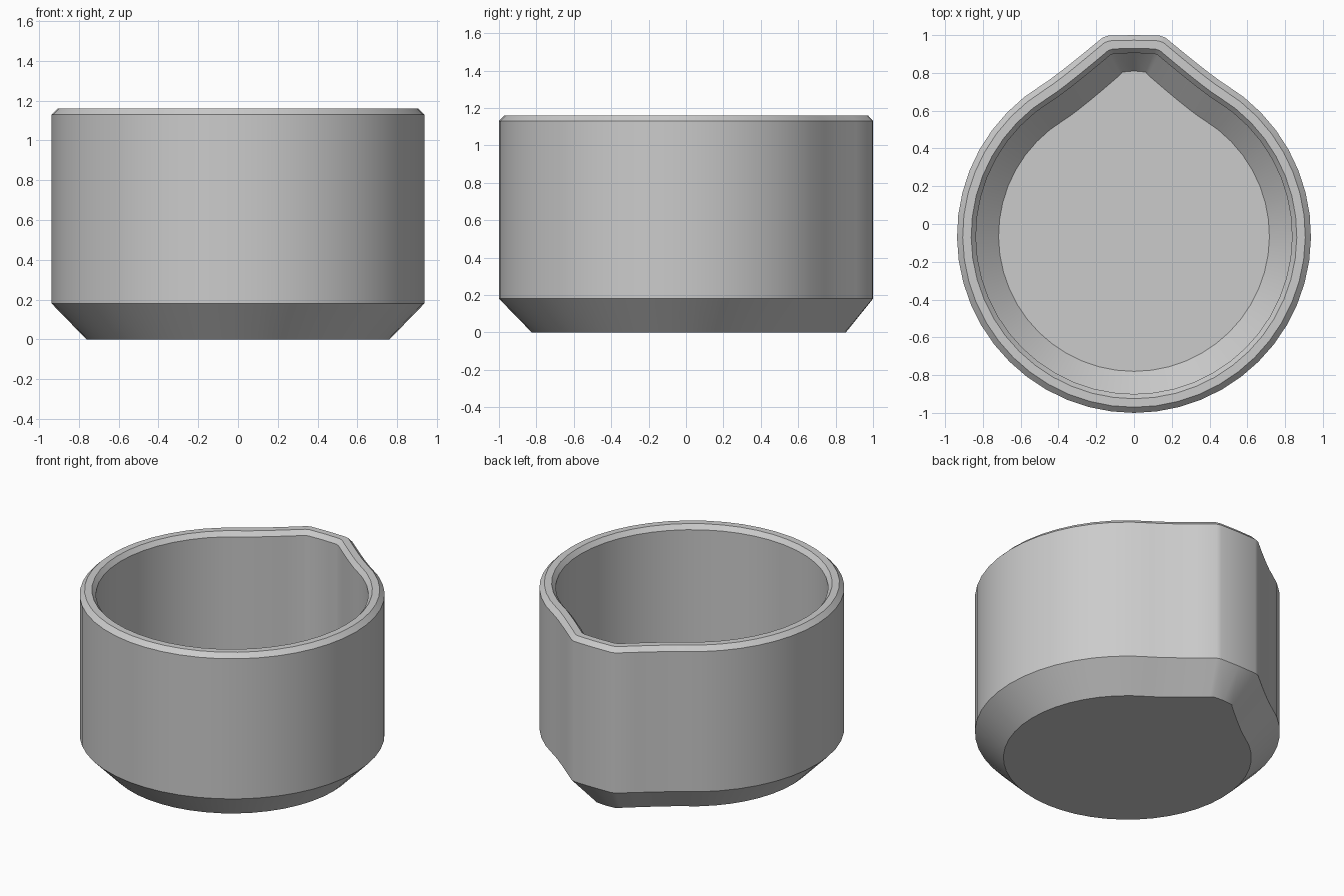
import bpy
import bmesh
import math
from mathutils import Vector

cube = bpy.data.objects.get("Cube")
if cube:
    bpy.data.objects.remove(cube, do_unlink=True)

RADIUS = 0.937
CENTRE_Y = -0.063
BLEND = math.radians(31)   # where the round wall turns into the spout
ARC_STEPS = 40
FLARE_STEPS = 5


def material(name, grey):
    mat = bpy.data.materials.new(name)
    mat.use_nodes = True
    colour = (grey, grey, grey, 1)
    mat.diffuse_color = colour
    mat.node_tree.nodes["Principled BSDF"].inputs["Base Color"].default_value = colour
    return mat


def outline(inset, half_width, tip_y, shoulder_drop):
    """Round outline with a pinched spout at the back, as 2D points."""
    r = RADIUS - inset
    # half of the spout: rounded corner, then a gently concave flank
    corner = Vector((half_width, tip_y - shoulder_drop))
    start = Vector((r * math.sin(BLEND), CENTRE_Y + r * math.cos(BLEND)))
    tangent = Vector((-math.cos(BLEND), math.sin(BLEND)))
    control = start + tangent * 0.08
    half = [Vector((half_width * 0.82, tip_y - shoulder_drop * 0.25))]
    for i in range(FLARE_STEPS):
        t = i / FLARE_STEPS
        half.append(corner * (1 - t) ** 2 + control * 2 * t * (1 - t) + start * t * t)
    # main arc runs from one flank, past the front, to the other
    arc = []
    for i in range(ARC_STEPS + 1):
        a = BLEND + (2 * math.pi - 2 * BLEND) * i / ARC_STEPS
        arc.append(Vector((r * math.sin(a), CENTRE_Y + r * math.cos(a))))
    mirrored = [Vector((-p.x, p.y)) for p in reversed(half)]
    return [Vector((0, tip_y))] + half + arc + mirrored


# height, inset, spout half width, spout tip, shoulder drop
sections = [
    (0.00, 0.175, 0.09, 0.855, 0.025),   # base
    (0.18, 0.00, 0.165, 1.00, 0.012),    # outer wall
    (1.13, 0.00, 0.165, 1.00, 0.012),
    (1.16, 0.03, 0.155, 0.973, 0.012),   # rim
    (1.16, 0.075, 0.137, 0.93, 0.012),
    (1.13, 0.10, 0.127, 0.905, 0.012),   # inner wall
    (0.22, 0.10, 0.127, 0.905, 0.012),
    (0.10, 0.22, 0.075, 0.81, 0.022),    # floor
]

bm = bmesh.new()
rings = []
for z, *shape in sections:
    rings.append([bm.verts.new((p.x, p.y, z)) for p in outline(*shape)])
for low, high in zip(rings, rings[1:]):
    n = len(low)
    for i in range(n):
        j = (i + 1) % n
        bm.faces.new((low[i], low[j], high[j], high[i]))
bm.faces.new(rings[0])
bm.faces.new(rings[-1])
bmesh.ops.recalc_face_normals(bm, faces=bm.faces)

mesh = bpy.data.meshes.new("spouted_cup")
bm.to_mesh(mesh)
bm.free()
mesh.materials.append(material("light grey", 0.6))
cup = bpy.data.objects.new("spouted_cup", mesh)
bpy.context.collection.objects.link(cup)

# smooth walls with crisp chamfer edges
bpy.ops.object.select_all(action="DESELECT")
cup.select_set(True)
bpy.context.view_layer.objects.active = cup
bpy.ops.object.shade_smooth_by_angle(angle=math.radians(30))
